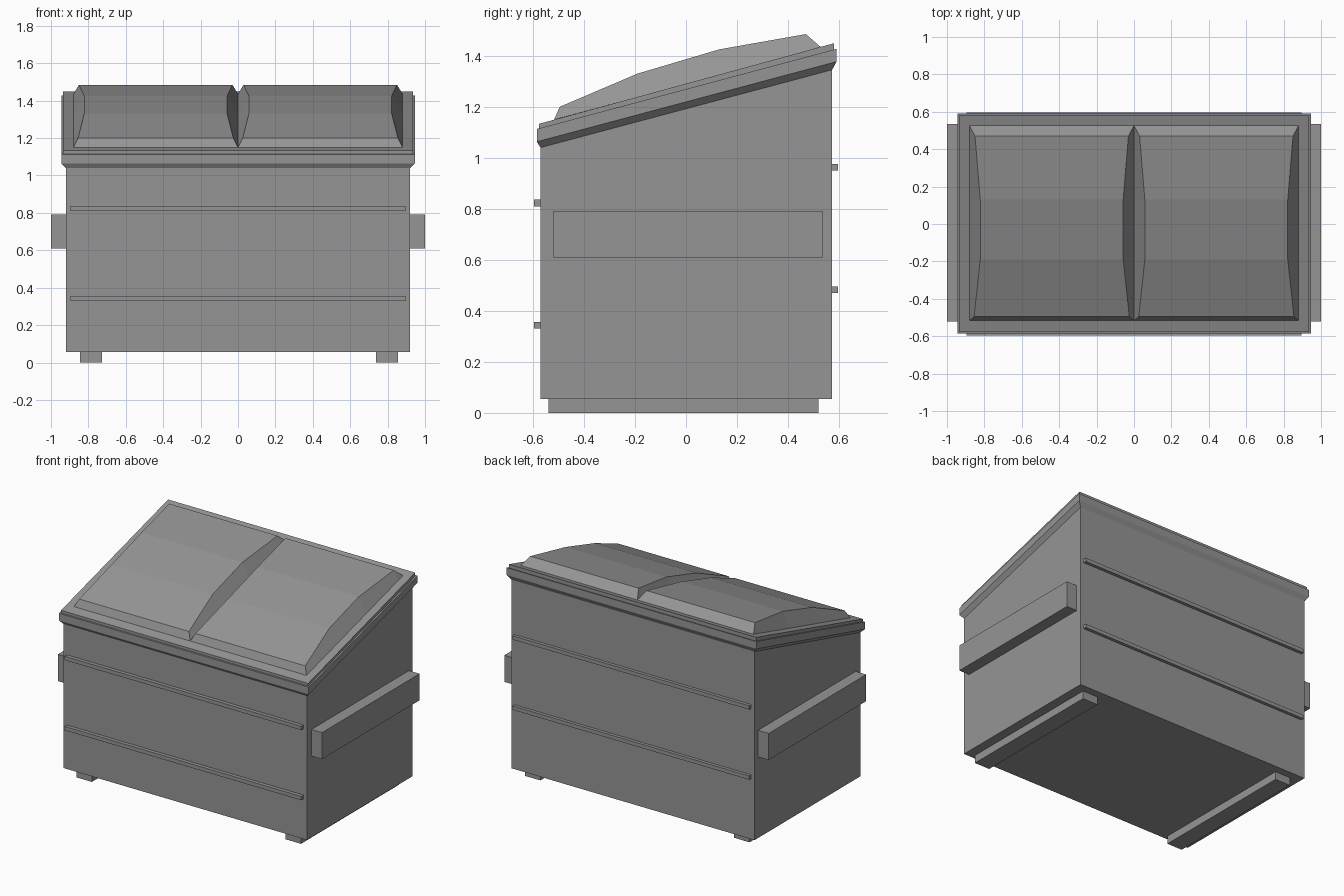
import bpy, bmesh

cube = bpy.data.objects.get("Cube")
if cube:
    bpy.data.objects.remove(cube, do_unlink=True)

GREY = (0.3, 0.3, 0.3, 1)
steel = bpy.data.materials.new("grey_steel")
steel.use_nodes = True
steel.diffuse_color = GREY
steel.node_tree.nodes["Principled BSDF"].inputs["Base Color"].default_value = GREY


def make_object(name, bm):
    bmesh.ops.recalc_face_normals(bm, faces=bm.faces)
    mesh = bpy.data.meshes.new(name)
    bm.to_mesh(mesh)
    bm.free()
    mesh.materials.append(steel)
    obj = bpy.data.objects.new(name, mesh)
    bpy.context.collection.objects.link(obj)
    return obj


def loft(name, rings):
    """Skin a stack of equal rings and cap both ends."""
    bm = bmesh.new()
    loops = [[bm.verts.new(p) for p in ring] for ring in rings]
    n = len(loops[0])
    for low, high in zip(loops, loops[1:]):
        for i in range(n):
            j = (i + 1) % n
            bm.faces.new((low[i], low[j], high[j], high[i]))
    bm.faces.new(loops[0][::-1])
    bm.faces.new(loops[-1])
    return make_object(name, bm)


def ring(x, y0, y1, z0, z1):
    """Rectangle that slopes from z0 at the front to z1 at the back."""
    return [(-x, y0, z0), (x, y0, z0), (x, y1, z1), (-x, y1, z1)]


def box(name, x0, x1, y0, y1, z0, z1):
    return loft(name, [[(x0, y0, z), (x1, y0, z), (x1, y1, z), (x0, y1, z)]
                       for z in (z0, z1)])


# Container with a sloping top
loft("container_body", [ring(0.92, -0.57, 0.573, 0.055, 0.055),
                        ring(0.92, -0.57, 0.573, 1.042, 1.345)])

# Flared rim around the opening
loft("top_rim", [ring(0.92, -0.57, 0.573, 1.04, 1.345),
                 ring(0.945, -0.585, 0.59, 1.063, 1.377),
                 ring(0.945, -0.585, 0.59, 1.113, 1.427)])

# Flat plate below the two lids
loft("lid_plate", [ring(0.935, -0.577, 0.58, 1.11, 1.42),
                   ring(0.935, -0.577, 0.58, 1.133, 1.449)])

# Domed lids: y, top z, inset of the top edge from the base edge
DOME = [(-0.517, 1.15, 0), (-0.495, 1.2, 0.025), (-0.19, 1.33, 0.058),
        (0.13, 1.425, 0.058), (0.47, 1.485, 0.03), (0.527, 1.435, 0)]


def plate_z(y):
    return 1.133 + (y + 0.577) * 0.273


def domed_lid(name, side):
    bm = bmesh.new()
    inner, outer = [], []
    for y, z, inset in DOME:
        inner.append(bm.verts.new((side * inset, y, z)))
        outer.append(bm.verts.new((side * (0.88 - inset), y, z)))
    for i in range(len(DOME) - 1):
        bm.faces.new((inner[i], outer[i], outer[i + 1], inner[i + 1]))
    # Side walls lean from the straight base edge to the arched top edge
    for edge in (inner, outer):
        base = [edge[0]]
        for (y, z, inset) in DOME[1:-1]:
            x = 0 if edge is inner else side * 0.88
            base.append(bm.verts.new((x, y, plate_z(y))))
        base.append(edge[-1])
        for i in range(len(DOME) - 1):
            face = [base[i], base[i + 1], edge[i + 1], edge[i]]
            bm.faces.new(list(dict.fromkeys(face)))
    bmesh.ops.holes_fill(bm, edges=[e for e in bm.edges if e.is_boundary])
    return make_object(name, bm)


domed_lid("left_lid", 1)
domed_lid("right_lid", -1)

# Lifting pockets on the sides
box("left_lift_pocket", 0.92, 1.0, -0.52, 0.535, 0.61, 0.792)
box("right_lift_pocket", -1.0, -0.92, -0.52, 0.535, 0.61, 0.792)

# Stiffening ribs on the front and back
for level, z in (("lower", 0.33), ("upper", 0.81)):
    box(level + "_front_rib", -0.895, 0.895, -0.595, -0.57, z, z + 0.026)
    box(level + "_back_rib", -0.895, 0.895, 0.573, 0.595, z + 0.14, z + 0.166)

# Runners under the floor
box("left_runner", 0.738, 0.855, -0.54, 0.52, 0, 0.055)
box("right_runner", -0.845, -0.728, -0.54, 0.52, 0, 0.055)
